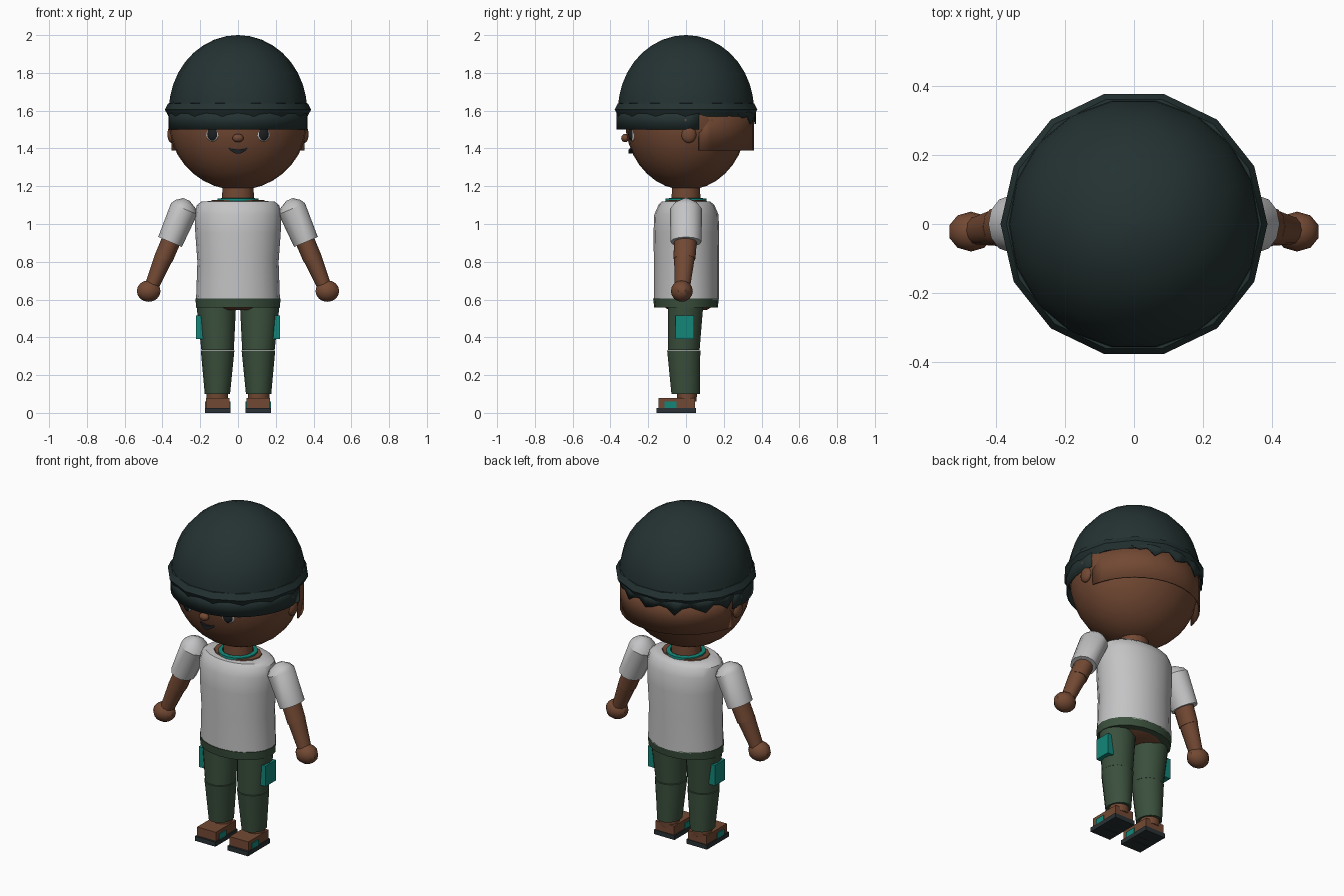
import bpy, bmesh, math
from mathutils import Vector, Matrix

if "Cube" in bpy.data.objects:
    bpy.data.objects.remove(bpy.data.objects["Cube"], do_unlink=True)


def material(name, r, g, b):
    m = bpy.data.materials.new(name)
    m.use_nodes = True
    m.diffuse_color = (r, g, b, 1)
    m.node_tree.nodes["Principled BSDF"].inputs["Base Color"].default_value = (r, g, b, 1)
    return m


SKIN = material("brown skin", .17, .066, .033)
KNIT = material("dark slate knit", .018, .032, .032)
WHITE = material("light grey cotton", .55, .55, .56)
GREEN = material("dark green cloth", .043, .08, .046)
TEAL = material("teal", .006, .24, .19)
BLACK = material("near black", .012, .014, .016)
SOLE = material("dark sole", .022, .03, .033)
parts = []


def finish(name, bm, mat):
    bmesh.ops.recalc_face_normals(bm, faces=bm.faces)
    mesh = bpy.data.meshes.new(name)
    bm.to_mesh(mesh)
    bm.free()
    mesh.materials.append(mat)
    ob = bpy.data.objects.new(name, mesh)
    bpy.context.collection.objects.link(ob)
    parts.append(ob)
    return ob


def loft(name, rings, mat, n=16, tilt=0.0, phase=0.0):
    """Skin elliptical rings (x, y, z, rx, ry), each tilted about y."""
    bm = bmesh.new()
    turn = Matrix.Rotation(tilt, 3, "Y")
    loops = []
    for x, y, z, rx, ry in rings:
        angles = [phase + math.tau * i / n for i in range(n)]
        loops.append([bm.verts.new(Vector((x, y, z)) + turn @ Vector(
            (rx * math.cos(a), ry * math.sin(a), 0))) for a in angles])
    for low, high in zip(loops, loops[1:]):
        for i in range(n):
            j = (i + 1) % n
            bm.faces.new((low[i], low[j], high[j], high[i]))
    bm.faces.new(loops[0])
    bm.faces.new(loops[-1])
    return finish(name, bm, mat)


def ball(name, centre, radii, mat, u=14, v=10, yaw=0.0):
    bm = bmesh.new()
    bmesh.ops.create_uvsphere(bm, u_segments=u, v_segments=v, radius=1,
                              matrix=Matrix.LocRotScale(Vector(centre), Matrix.Rotation(yaw, 3, "Z"), Vector(radii)))
    return finish(name, bm, mat)


def box(name, low, high, mat):
    low, high = Vector(low), Vector(high)
    bm = bmesh.new()
    bmesh.ops.create_cube(bm, size=1, matrix=Matrix.LocRotScale((low + high) / 2, None, high - low))
    return finish(name, bm, mat)


def side_box(name, s, x0, x1, y0, y1, z0, z1, mat):
    return box(name, (min(s * x0, s * x1), y0, z0), (max(s * x0, s * x1), y1, z1), mat)


def arc(name, radius, start, end, bottoms, top, mat):
    """Curved upright sheet whose lower edge follows the given heights."""
    bm = bmesh.new()
    cols = []
    for i, low in enumerate(bottoms):
        a = math.radians(start + (end - start) * i / (len(bottoms) - 1))
        x, y = radius * math.cos(a), radius * math.sin(a)
        cols.append((bm.verts.new((x, y, low)), bm.verts.new((x, y, top))))
    for (a, b), (c, d) in zip(cols, cols[1:]):
        bm.faces.new((a, c, d, b))
    ob = finish(name, bm, mat)
    solid = ob.modifiers.new("thickness", "SOLIDIFY")
    solid.thickness, solid.offset = .008, 0
    return ob


def ring(name, z, major, profile, mat, n):
    """Revolve a closed (dr, dz) profile around the z axis."""
    bm = bmesh.new()
    loops = [[bm.verts.new(((major + dr) * math.cos(math.tau * i / n),
                            (major + dr) * math.sin(math.tau * i / n), z + dz))
              for dr, dz in profile] for i in range(n)]
    for i in range(n):
        a, b = loops[i], loops[(i + 1) % n]
        for k in range(len(profile)):
            m = (k + 1) % len(profile)
            bm.faces.new((a[k], b[k], b[m], a[m]))
    return finish(name, bm, mat)


# Head and knitted hat
ball("head", (0, 0, 1.55), (.368, .322, .37), SKIN, 28, 18)
dome = [(0, 0, 1.6 + .4 * math.sin(t), .366 * math.cos(t), .366 * math.cos(t))
        for t in [math.pi / 2 * k / 9 for k in range(9)]]
loft("hat_dome", dome + [(0, 0, 2.0, .004, .004)], KNIT, 18)
ring("hat_rim", 1.605, .36,
     [(-.03, -.035), (.008, -.035), (.027, 0), (.01, .034), (-.03, .036)], KNIT, 14)
arc("hat_front_band", .364, 169, 371, [1.5] * 23, 1.61, KNIT)

# Back of the head below the hat, with the ragged knit edge
arc("nape_panel", .356, 11, 169, [1.39] * 17, 1.61, SKIN)
ragged = [1.58, 1.56, 1.57, 1.53, 1.56, 1.57, 1.53, 1.54, 1.56, 1.55,
          1.51, 1.55, 1.56, 1.54, 1.52, 1.56, 1.55, 1.52, 1.57]
arc("hat_ragged_edge", .367, 48, 169, ragged, 1.61, KNIT)

# Face
ball("nose", (0, -.322, 1.455), (.03, .021, .022), SKIN)
bm = bmesh.new()
mouth = []
for i in range(9):
    x = -.05 + .1 * i / 8
    z = 1.383 + .02 * (x / .05) ** 2
    y = -.292 + .015 * (x / .05) ** 2
    h = .008 * (1 - (x / .055) ** 2) + .003
    mouth.append([bm.verts.new((x, y + dy, z + dz)) for dy, dz in
                  ((-.012, -h), (-.012, h), (.02, h), (.02, -h))])
for a, b in zip(mouth, mouth[1:]):
    for k in range(4):
        bm.faces.new((a[k], b[k], b[(k + 1) % 4], a[(k + 1) % 4]))
bm.faces.new(mouth[0])
bm.faces.new(mouth[-1])
finish("mouth", bm, BLACK)

# Neck, collar and torso
loft("neck", [(0, 0, 1.08, .088, .08), (0, 0, 1.23, .08, .075)], SKIN, 14)
loft("neckline_skin", [(0, 0, 1.1, .15, .115), (0, 0, 1.127, .14, .105)], SKIN, 14)
ring("collar", 1.127, .098, [(-.015, -.01), (.012, -.01), (.01, .007), (-.012, .01)], TEAL, 16)
loft("shirt", [(0, .002, .6, .222, .172), (0, .002, .8, .215, .172), (0, .002, .95, .226, .174),
               (0, .002, 1.05, .23, .17), (0, .002, 1.1, .218, .148),
               (0, 0, 1.118, .195, .13), (0, 0, 1.122, .14, .1)], WHITE, 20)
loft("waistband", [(0, 0, .557, .222, .168), (0, 0, .605, .225, .174)], GREEN, 20)
loft("hips_underside", [(0, .01, .545, .13, .1), (0, .01, .575, .19, .15)], SKIN, 16)

for s, side in ((1, "left"), (-1, "right")):
    # Eyes and ears
    ball(side + "_eye_white", (s * .135, -.283, 1.48), (.037, .015, .043), WHITE, yaw=s * .34)
    ball(side + "_pupil", (s * .136, -.289, 1.478), (.029, .0145, .036), BLACK, yaw=s * .34)
    ball(side + "_ear", (s * .352, .015, 1.475), (.022, .04, .046), SKIN)

    # Arms hang outward in line with the sleeves
    lean = -s * .4
    loft(side + "_sleeve", [(s * .36, 0, .905, .068, .082), (s * .285, 0, 1.08, .076, .085),
                            (s * .277, 0, 1.105, .058, .065), (s * .273, 0, 1.13, .018, .02)],
         WHITE, 12, lean)
    loft(side + "_upper_arm", [(s * .395, -.008, .815, .05, .058), (s * .33, 0, .97, .052, .062)],
         SKIN, 12, lean)
    loft(side + "_forearm", [(s * .463, -.02, .655, .036, .04), (s * .393, -.008, .825, .049, .055)],
         SKIN, 12, lean)
    ball(side + "_hand", (s * .473, -.022, .645), (.066, .058, .057), SKIN, 10, 8)

    # Trouser legs
    loft(side + "_thigh", [(s * .108, -.012, .333, .086, .086), (s * .115, -.003, .56, .104, .096)],
         GREEN, 14)
    loft(side + "_shin", [(s * .109, -.002, .1, .067, .077), (s * .108, -.012, .33, .089, .09)],
         GREEN, 14)
    side_box(side + "_pocket", s, .182, .222, -.055, .043, .392, .515, TEAL)

    # Shoes
    loft(side + "_ankle", [(s * .109, .005, .06, .058, .05), (s * .109, .005, .12, .056, .055)], SKIN, 12)
    side_box(side + "_shoe", s, .046, .17, -.145, .048, .022, .08, SKIN)
    side_box(side + "_sole", s, .04, .176, -.157, .052, 0, .027, SOLE)
    side_box(side + "_shoe_strap", s, .041, .175, -.115, -.05, .027, .06, TEAL)
    for k in range(4):
        y = -.13 + .045 * k
        side_box(side + "_tread", s, .055, .16, y, y + .015, 0, .004, BLACK)

# Smooth shading with crisp edges
for ob in bpy.context.selected_objects:
    ob.select_set(False)
for ob in parts:
    ob.select_set(True)
bpy.context.view_layer.objects.active = parts[0]
bpy.ops.object.shade_smooth_by_angle(angle=math.radians(35))
